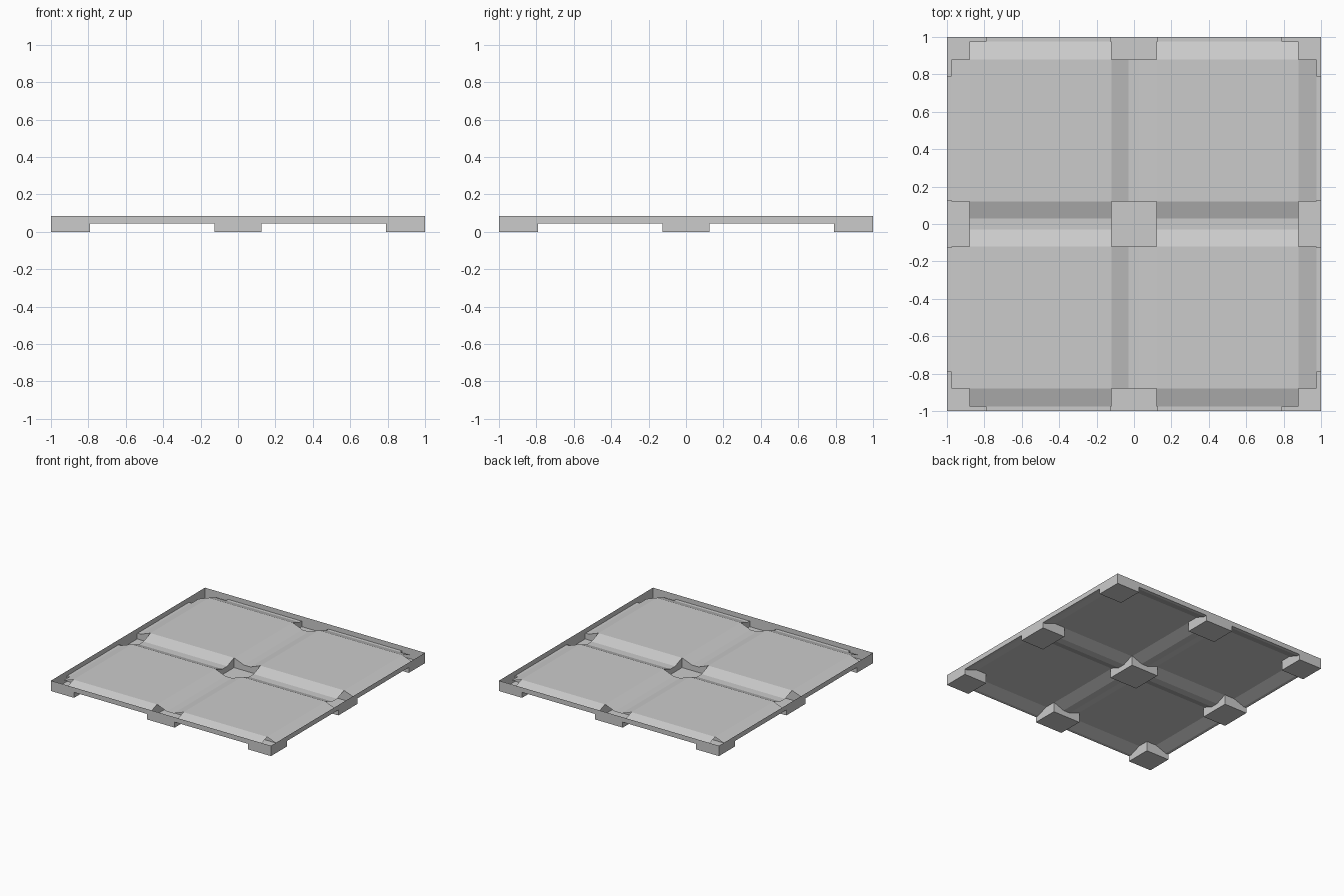
import bpy, bmesh

cube = bpy.data.objects.get("Cube")
if cube:
    bpy.data.objects.remove(cube)

# One light grey plastic
grey = bpy.data.materials.new("light_grey")
grey.use_nodes = True
colour = (0.6, 0.6, 0.6, 1)
grey.diffuse_color = colour
grey.node_tree.nodes["Principled BSDF"].inputs["Base Color"].default_value = colour

# Main dimensions
RIM, DECK, VALLEY = 0.085, 0.08, 0.045
half = [0.03, 0.12, 0.125, 0.79, 0.88, 0.975, 1.0]
lines = [-v for v in reversed(half)] + half


def profile(t):
    """Deck height across one axis: raised panels, valleys at middle and rim."""
    t = abs(t)
    run = min((t - 0.03) / 0.09, (0.975 - t) / 0.095)
    return VALLEY + (DECK - VALLEY) * max(0, min(1, run))


def height(x, y):
    return min(profile(x), profile(y))


def in_foot(x, y):
    return all(abs(t) < 0.125 or abs(t) > 0.79 for t in (x, y))


def is_open(x, y):
    """Pocket mouths above the feet."""
    x, y = abs(x), abs(y)
    mouth = all(t < 0.12 or t > 0.88 for t in (x, y))
    return mouth or (in_foot(x, y) and max(x, y) > 0.975)


def make_part(name, faces):
    bm = bmesh.new()
    for f in faces:
        bm.faces.new([bm.verts.new(p) for p in f])
    bmesh.ops.remove_doubles(bm, verts=bm.verts, dist=0.0005)
    bmesh.ops.recalc_face_normals(bm, faces=bm.faces)
    mesh = bpy.data.meshes.new(name)
    bm.to_mesh(mesh)
    bm.free()
    mesh.materials.append(grey)
    obj = bpy.data.objects.new(name, mesh)
    bpy.context.collection.objects.link(obj)


def wall(a, b, low, top):
    """Upright quad between two plan points, its top set by a function."""
    return [(*a, low), (*b, low), (*b, top(*b)), (*a, top(*a))]


deck, feet, rim = [], [], []
spans = list(zip(lines, lines[1:]))
for x0, x1 in spans:
    for y0, y1 in spans:
        cx, cy = (x0 + x1) / 2, (y0 + y1) / 2
        plan = [(x0, y0), (x1, y0), (x1, y1), (x0, y1)]
        foot = in_foot(cx, cy)
        # Ribbed deck with pocket mouths left out
        if not is_open(cx, cy):
            deck.append([(x, y, height(x, y)) for x, y in plan])
        # Hollow foot floors
        if foot:
            feet.append([(x, y, 0) for x, y in plan])
        # Foot sides up to the deck, and the outer rim with its skirts
        for i, a in enumerate(plan):
            b = plan[(i + 1) % 4]
            mx, my = (a[0] + b[0]) / 2, (a[1] + b[1]) / 2
            if max(abs(mx), abs(my)) > 0.999:
                rim.append(wall(a, b, 0 if foot else VALLEY, lambda x, y: RIM))
            elif foot and not in_foot(2 * mx - cx + (mx - cx) * 0.01,
                                      2 * my - cy + (my - cy) * 0.01):
                feet.append(wall(a, b, 0, height))

make_part("deck", deck)
make_part("hollow_feet", feet)
make_part("outer_rim", rim)
